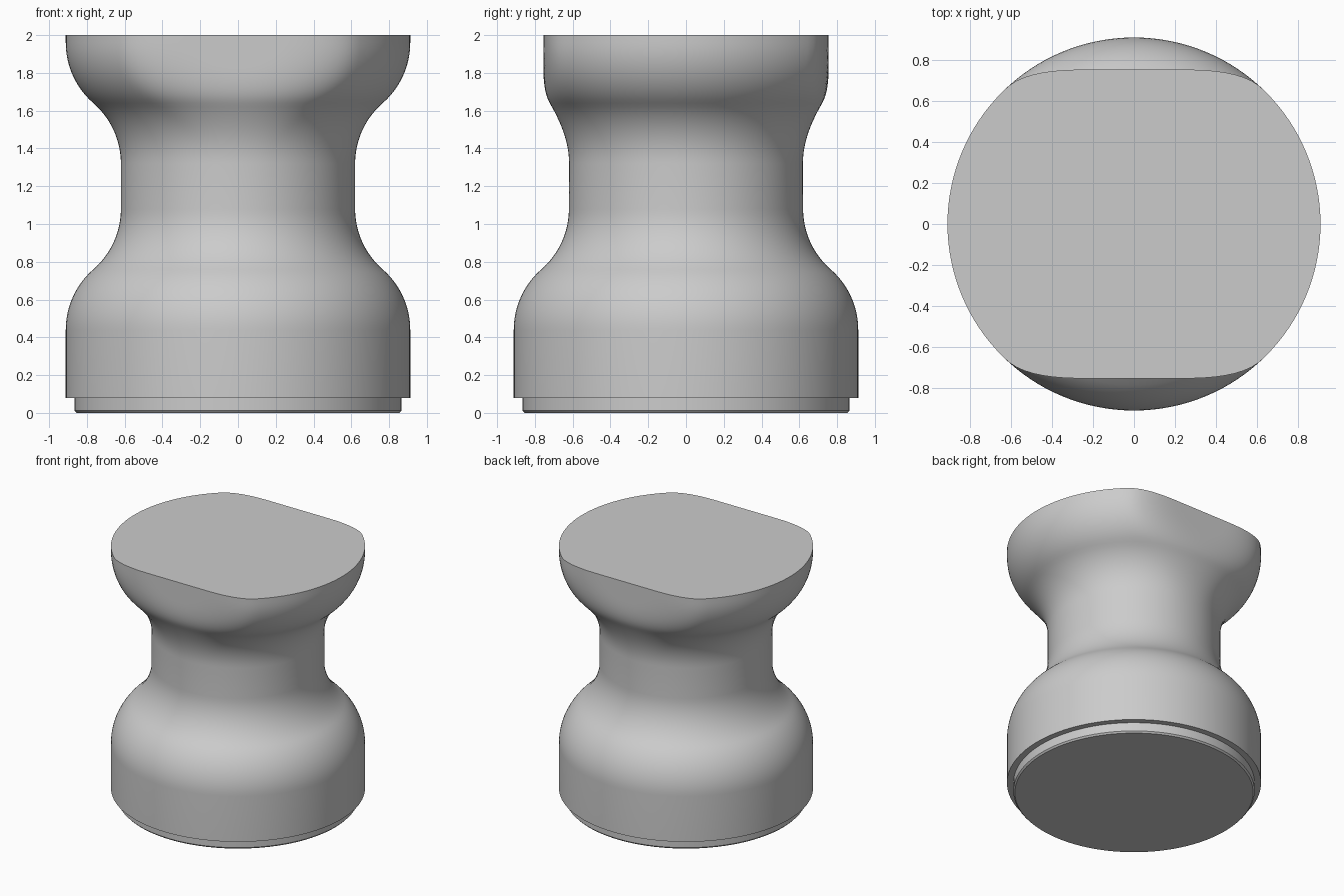
import bpy, bmesh
from math import sin, cos, pi, radians, atan2

cube = bpy.data.objects.get("Cube")
if cube:
    bpy.data.objects.remove(cube, do_unlink=True)

SEGMENTS = 128
WIDE, NECK = 0.912, 0.62      # radii of the body and its waist
FLAT = 0.755                  # half distance between the two flats
MID = 1.2                     # height of the waist centre

grey = bpy.data.materials.new("plain grey")
grey.use_nodes = True
colour = (0.6, 0.6, 0.6, 1)
grey.diffuse_color = colour
grey.node_tree.nodes["Principled BSDF"].inputs["Base Color"].default_value = colour


def flare():
    """Waist-to-rim curve of two tangent arcs: (radius, height above MID)."""
    start, end = 0.12, 0.76
    slope = 2 * atan2(WIDE - NECK, end - start)
    arc = (end - start) / (2 * sin(slope))
    steps = [slope * i / 12 for i in range(13)]
    hollow = [(NECK + arc * (1 - cos(a)), start + arc * sin(a)) for a in steps]
    bulge = [(WIDE - arc * (1 - cos(a)), end - arc * sin(a)) for a in reversed(steps)]
    return hollow + bulge[1:]


def flattened(radius, height, angle):
    """Blend the round head softly into the front and back flats."""
    side = abs(sin(angle))
    if height < MID or side < 0.3:
        return radius
    plane = FLAT / side
    blend = 0.16 - 0.1 * max(0, height - 1.6)
    overlap = max(0, blend - abs(radius - plane))
    return min(radius, plane) - overlap ** 2 / (4 * blend)


def loft(name, profile, shape=lambda r, z, a: r):
    """Closed solid from rings, listed from bottom to top."""
    bm = bmesh.new()
    angles = [2 * pi * i / SEGMENTS for i in range(SEGMENTS)]
    rings = []
    for r, z in profile:
        rings.append([bm.verts.new((shape(r, z, a) * cos(a), shape(r, z, a) * sin(a), z))
                      for a in angles])
    for low, high in zip(rings, rings[1:]):
        for i in range(SEGMENTS):
            j = (i + 1) % SEGMENTS
            bm.faces.new((low[i], low[j], high[j], high[i]))
    bm.faces.new(rings[0][::-1])
    bm.faces.new(rings[-1])
    mesh = bpy.data.meshes.new(name)
    bm.to_mesh(mesh)
    bm.free()
    mesh.materials.append(grey)
    obj = bpy.data.objects.new(name, mesh)
    bpy.context.collection.objects.link(obj)
    bpy.ops.object.select_all(action='DESELECT')
    obj.select_set(True)
    bpy.context.view_layer.objects.active = obj
    bpy.ops.object.shade_smooth_by_angle(angle=radians(30))
    return obj


# Waisted body: round below, flattened front and back above
curve = flare()
lower = [(r, MID - h) for r, h in reversed(curve)]
upper = [(r, MID + h) for r, h in curve]
loft("knob_body", [(WIDE, 0.08)] + lower + upper + [(WIDE, 2.0)], flattened)

# Recessed foot with a small bottom chamfer
loft("base_foot", [(0.855, 0), (0.866, 0.012), (0.866, 0.08)])
